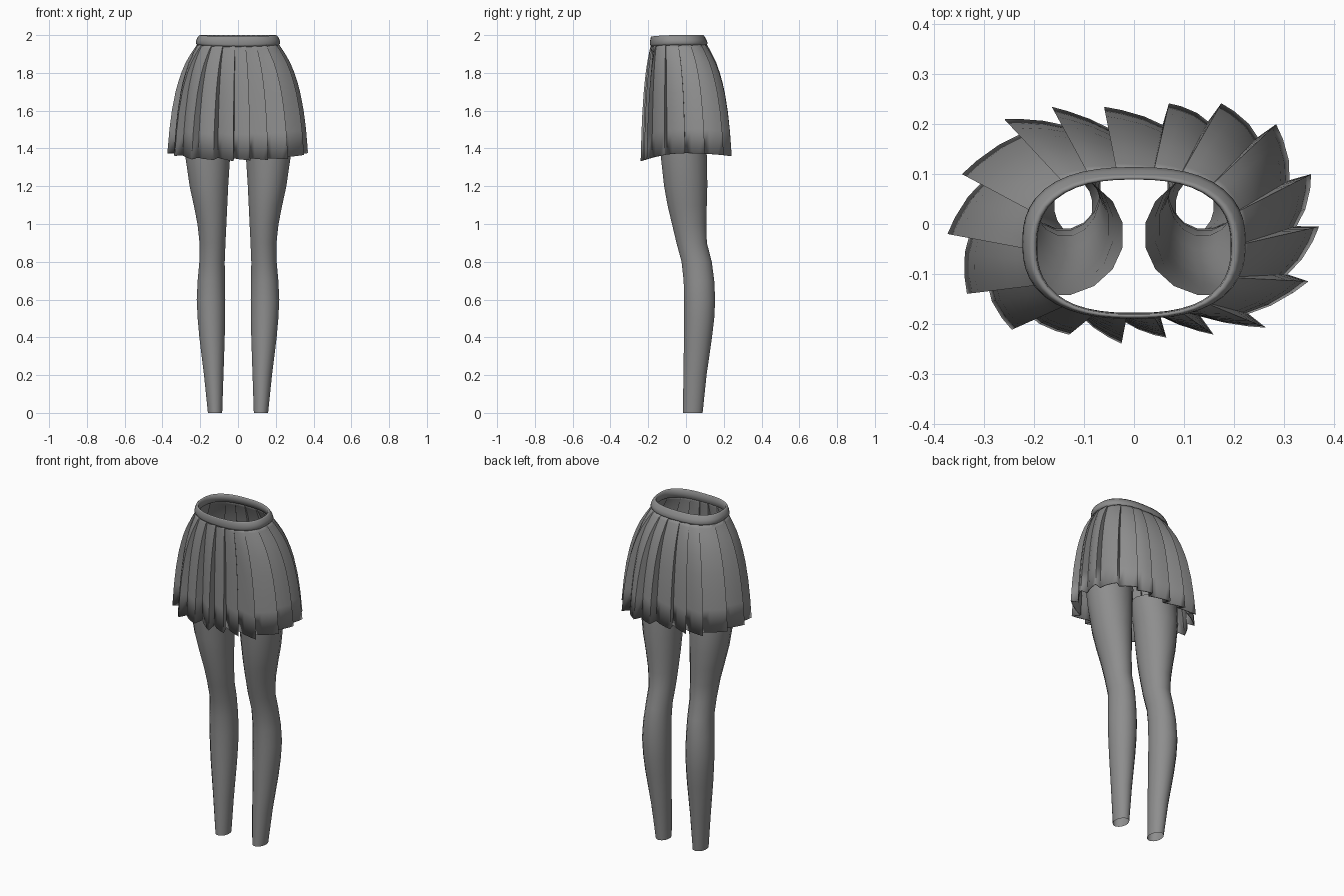
import bpy, bmesh, math
from mathutils import Vector

grey = bpy.data.materials.new("mid grey")
grey.diffuse_color = (0.27, 0.27, 0.27, 1)


def loft(name, rows, sharp=(), period=1, close=False):
    """Skin closed clockwise loops, listed from top to bottom."""
    bm = bmesh.new()
    loops = [[bm.verts.new(p) for p in row] for row in rows]
    n = len(rows[0])
    pairs = list(zip(loops, loops[1:]))
    if close:
        pairs.append((loops[-1], loops[0]))
    for a, b in pairs:
        for i in range(n):
            j = (i + 1) % n
            bm.faces.new((a[i], a[j], b[j], b[i])).smooth = True
        # keep the pleat folds crisp
        for i in range(n):
            if i % period in sharp:
                bm.edges.get((a[i], b[i])).smooth = False
    mesh = bpy.data.meshes.new(name)
    bm.to_mesh(mesh)
    bm.free()
    mesh.materials.append(grey)
    obj = bpy.data.objects.new(name, mesh)
    bpy.context.collection.objects.link(obj)
    return obj


def oval(cx, cy, hx, hy, z, n, power=2.0, dip=0.0):
    """Clockwise superellipse loop, optionally lowered at the front."""
    pts = []
    for i in range(n):
        a = -2 * math.pi * (i + 0.5) / n
        c, s = math.cos(a), math.sin(a)
        r = (abs(c) ** power + abs(s) ** power) ** (-1 / power)
        pts.append((cx + hx * c * r, cy + hy * s * r, z - dip * max(0, -s) ** 2))
    return pts


# Pleated skirt: outer pleat corners at the hem, clockwise from above
tips = [(-0.26, 0.21), (-0.165, 0.235), (-0.06, 0.235), (0.07, 0.242),
        (0.175, 0.242), (0.285, 0.2), (0.355, 0.1), (0.371, -0.005),
        (0.35, -0.115), (0.265, -0.208), (0.16, -0.222), (0.065, -0.228),
        (-0.025, -0.24), (-0.13, -0.222), (-0.245, -0.212), (-0.335, -0.14),
        (-0.374, -0.02), (-0.345, 0.1)]
hem = []
for k, t in enumerate(tips):
    a, b = Vector(t), Vector(tips[(k + 1) % len(tips)])
    valley = b - b.normalized() * 0.045
    hem += [a, a.lerp(valley, 0.3) * 1.02, a.lerp(valley, 0.68) * 1.025, valley]


def waist_point(p, inset):
    u, v = p.x / 0.37, p.y / 0.24
    r = (abs(u) ** 2.5 + abs(v) ** 2.5) ** (-1 / 2.5) * inset
    return Vector((0.214 * u * r, -0.038 + 0.147 * v * r))


# (drop, flare) along the skirt from waist to hem
flare = [(0, 0), (0.04, 0.1), (0.09, 0.22), (0.17, 0.39), (0.26, 0.53),
         (0.35, 0.64), (0.44, 0.73), (0.61, 0.85), (0.78, 0.93), (1, 1)]
rows = []
for drop, f in flare:
    row = []
    for i, p in enumerate(hem):
        q = waist_point(p, (1, 0.997, 0.992, 0.982)[i % 4]).lerp(p, f)
        v = p.y / 0.24
        low = 1.375 - 0.042 * max(0, -v) ** 2 - 0.015 * max(0, v) ** 2
        row.append((q.x, q.y, 1.955 + (low - 1.955) * drop))
    rows.append(row)
skirt = loft("pleated_skirt", rows, sharp=(0, 3), period=4)
cloth = skirt.modifiers.new("cloth thickness", 'SOLIDIFY')
cloth.thickness = 0.005
cloth.offset = -1

# Waistband: rounded strip leaning slightly forward (half x, centre y, half y, z)
band = [(0.200, -0.040, 0.138, 1.950), (0.194, -0.045, 0.134, 1.975),
        (0.196, -0.046, 0.135, 1.995), (0.203, -0.046, 0.139, 2.000),
        (0.211, -0.045, 0.143, 1.993), (0.220, -0.041, 0.149, 1.976),
        (0.224, -0.038, 0.152, 1.958), (0.215, -0.038, 0.148, 1.945)]
loft("waistband", [oval(0, cy, hx, hy, z, 48, 2.5, 0.008)
                   for hx, cy, hy, z in band], close=True)

# Legs: open tubes (z, inner x, outer x, front y, back y)
leg = [(1.48, 0.020, 0.290, -0.145, 0.100), (1.35, 0.040, 0.280, -0.135, 0.114),
       (1.20, 0.050, 0.258, -0.118, 0.115), (1.10, 0.055, 0.236, -0.100, 0.112),
       (1.00, 0.060, 0.216, -0.076, 0.109), (0.90, 0.065, 0.205, -0.052, 0.112),
       (0.80, 0.069, 0.206, -0.025, 0.138), (0.70, 0.068, 0.215, -0.014, 0.151),
       (0.60, 0.066, 0.220, -0.011, 0.156), (0.50, 0.067, 0.215, -0.011, 0.151),
       (0.40, 0.069, 0.206, -0.012, 0.139), (0.20, 0.076, 0.181, -0.015, 0.110),
       (0.00, 0.083, 0.160, -0.017, 0.089)]
for side, name in ((-1, "left_leg"), (1, "right_leg")):
    loft(name, [oval(side * (xi + xo) / 2, (yf + yb) / 2, (xo - xi) / 2,
                     (yb - yf) / 2, z, 16) for z, xi, xo, yf, yb in leg])
